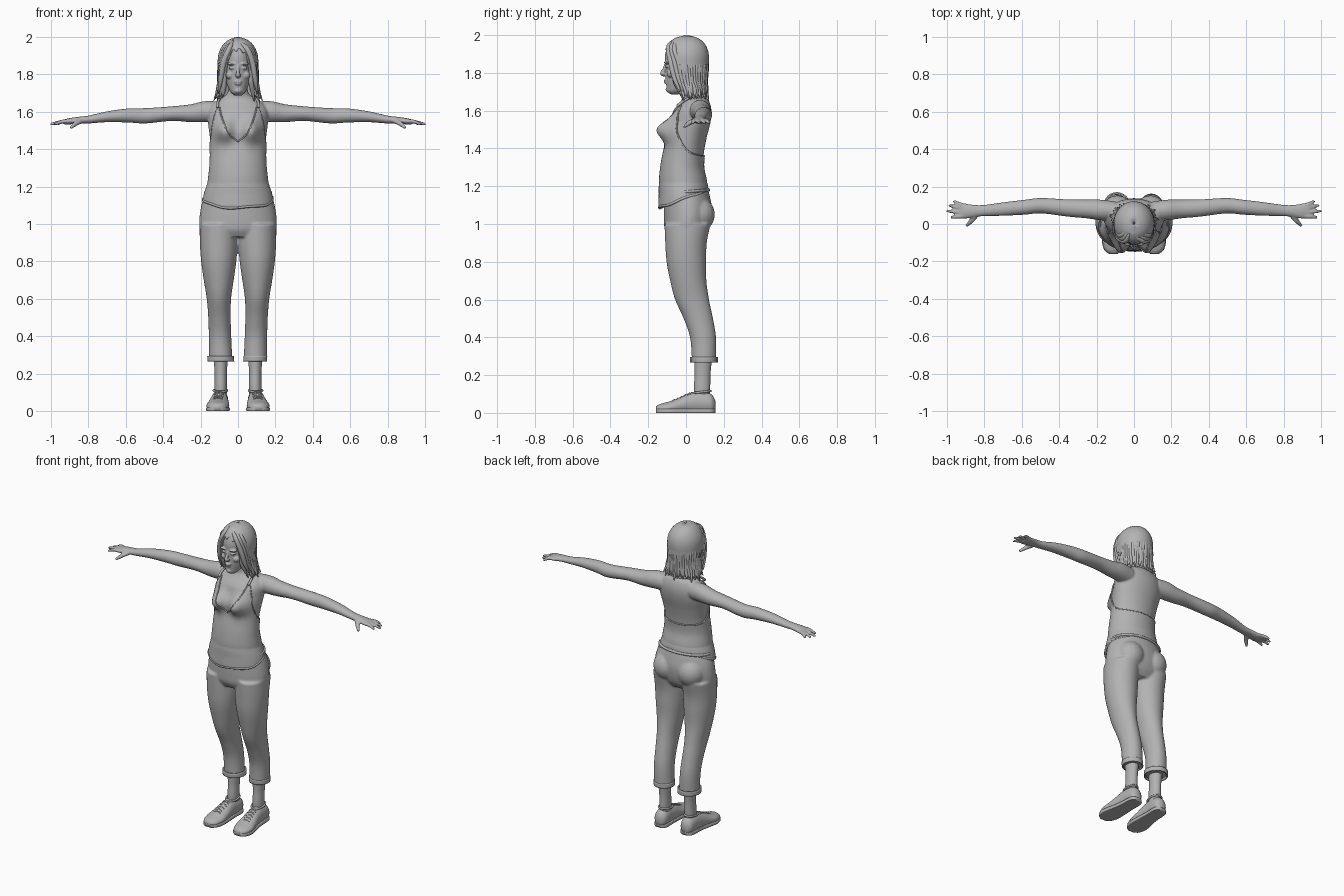
import bpy, bmesh, math, random
from mathutils import Vector

random.seed(4)
if "Cube" in bpy.data.objects:
    bpy.data.objects.remove(bpy.data.objects["Cube"])

grey = bpy.data.materials.new("plain grey")
grey.use_nodes = True
grey.diffuse_color = (0.45, 0.45, 0.45, 1)
grey.node_tree.nodes["Principled BSDF"].inputs["Base Color"].default_value = grey.diffuse_color


def sec(rows, t):
    """Smoothly interpolate a table whose first column is the position."""
    last = len(rows) - 1
    t = min(max(t, rows[0][0]), rows[-1][0])
    i = max(k for k in range(last) if rows[k][0] <= t)
    p, a, b, q = rows[max(i - 1, 0)], rows[i], rows[i + 1], rows[min(i + 2, last)]
    h = b[0] - a[0]
    u = (t - a[0]) / h
    w = u * u * (3 - 2 * u)
    out = []
    for k in range(1, len(a)):
        ma = (b[k] - p[k]) / (b[0] - p[0]) * h
        mb = (q[k] - a[k]) / (q[0] - a[0]) * h
        out.append(a[k] + (b[k] - a[k]) * w + ma * u * (1 - u) ** 2 - mb * u * u * (1 - u))
    return out


def point(rows, t, ang, grow=0.0, axis="z"):
    """Point on an elliptical section; tables are in hundredths."""
    c1, c2, r1, r2 = sec(rows, t)
    u = c1 + max(r1 + grow, 0.1) * math.sin(ang)
    v = c2 - max(r2 + grow, 0.1) * math.cos(ang)
    return Vector({"z": (u, v, t), "x": (t, u, v), "y": (u, t, v)}[axis]) / 100


def grid(bm, rings, caps=True):
    vs = [[bm.verts.new(p) for p in ring] for ring in rings]
    n = len(vs[0])
    for a, b in zip(vs, vs[1:]):
        for k in range(n):
            bm.faces.new((a[k], a[(k + 1) % n], b[(k + 1) % n], b[k]))
    if caps:
        bm.faces.new(vs[0])
        bm.faces.new(vs[-1])


def shell(bm, rows, lo, hi, grow=lambda t: 0, deform=lambda p: p, axis="z", caps=False, n=72, m=40):
    rings = []
    for j in range(m + 1):
        ring = []
        for k in range(n):
            a = math.tau * k / n
            t = lo(a) + (hi(a) - lo(a)) * j / m
            ring.append(deform(point(rows, t, a, grow(t), axis)))
        rings.append(ring)
    grid(bm, rings, caps)


def loft(bm, rows, axis="z", deform=lambda p: p, n=40):
    shell(bm, rows, lambda a: rows[0][0], lambda a: rows[-1][0], deform=deform, axis=axis, caps=True, n=n)


def tube(bm, pts, step=4, n=10):
    """Round tapering tube through (x, y, z, radius) points."""
    rows = [(i, *p) for i, p in enumerate(pts)]
    path = [sec(rows, i / step) for i in range((len(pts) - 1) * step + 1)]
    pos = [Vector(p[:3]) / 100 for p in path]
    side, rings = None, []
    for i, p in enumerate(pos):
        d = (pos[min(i + 1, len(pos) - 1)] - pos[max(i - 1, 0)]).normalized()
        side = d.orthogonal() if side is None else side - d * side.dot(d)
        side.normalize()
        up, r = d.cross(side), max(path[i][3], 0.1) / 100
        rings.append([p + r * (side * math.cos(math.tau * k / n) + up * math.sin(math.tau * k / n)) for k in range(n)])
    grid(bm, rings)


def ball(bm, centre, size):
    made = bmesh.ops.create_uvsphere(bm, u_segments=20, v_segments=12, radius=0.01)
    for v in made["verts"]:
        v.co = Vector([c / 100 + s * x for c, s, x in zip(centre, size, v.co)])


def mirror(bm):
    made = bmesh.ops.duplicate(bm, geom=bm.verts[:] + bm.edges[:] + bm.faces[:])
    for v in made["geom"]:
        if isinstance(v, bmesh.types.BMVert):
            v.co.x *= -1


def finish(bm, name, voxel=0, smooth=0, thick=0):
    bmesh.ops.recalc_face_normals(bm, faces=bm.faces[:])
    mesh = bpy.data.meshes.new(name)
    bm.to_mesh(mesh)
    bm.free()
    mesh.materials.append(grey)
    for f in mesh.polygons:
        f.use_smooth = True
    ob = bpy.data.objects.new(name, mesh)
    bpy.context.collection.objects.link(ob)
    if thick:
        mod = ob.modifiers.new("thickness", "SOLIDIFY")
        mod.thickness, mod.offset = thick, -1
    if voxel:
        mod = ob.modifiers.new("blend", "REMESH")
        mod.mode, mod.voxel_size, mod.use_smooth_shade = "VOXEL", voxel, True
    if smooth:
        mod = ob.modifiers.new("soften", "SMOOTH")
        mod.iterations, mod.factor = smooth, 0.5


def bust(p):
    fade = min(max((0.02 - p.y) / 0.06, 0), 1)
    for s in (-0.075, 0.075):
        p.y -= 0.08 * fade * math.exp(-((p.x - s) ** 2 + (p.z - 1.5) ** 2) / 0.0035)
    return p


# Upper body: arms and hands mirrored, then torso and neck
torso = [(105, 0, 0, 15, 10), (115, 0, -1, 16, 11), (122, 0, -1.5, 15.6, 12), (130, 0, -2, 14.7, 11),
         (138, 0, -1, 14.4, 10.5), (146, 0, 1, 15, 10), (154, 0, 3, 16, 10), (160, 0, 3.5, 16, 10),
         (165, 0, 4.8, 13, 7.5), (167.5, 0, 4.5, 8.5, 6), (170, 0, 3.5, 5.5, 5.5), (178, 0, 2, 5, 5.5)]
arm = [(10, 7, 160, 5, 5.5), (18, 7.5, 160, 5.5, 5.6), (25, 8, 159.2, 5, 4.8), (35, 8.5, 159, 4.6, 3.9),
       (50, 9.8, 157.8, 4.1, 4.1), (58, 9, 158, 4, 3.8), (70, 8, 157.3, 3.6, 2.9), (80, 7.2, 155.8, 3, 2.1),
       (85, 7, 155.5, 3.2, 1.8), (90, 6.8, 154.9, 4, 1.7), (93, 6.8, 154.5, 3.6, 1.3)]
bm = bmesh.new()
loft(bm, arm, "x")
for y0, tx, ty in ((9.6, 96.5, 12.4), (7.9, 99, 10), (6, 100.3, 7), (4.2, 98, 3.6)):
    tube(bm, [(89, y0, 154.8, 1.1), (93.5, y0 * 0.6 + ty * 0.4, 154.8, 1.1), (tx, ty, 153.3, 0.75)])
tube(bm, [(84, 5, 155, 1.4), (87, 1.6, 153.4, 1.3), (89.5, -1, 151.3, 0.8)])
mirror(bm)
loft(bm, torso, deform=bust, n=72)
finish(bm, "upper_body", 0.006, 3)

# Head with facial features
bm = bmesh.new()
ball(bm, (3.2, -9.9, 183.4), (1.7, 1.2, 0.8))
ball(bm, (3.3, -10, 185.6), (2.6, 1.7, 0.8))
ball(bm, (4.2, -7.5, 179.5), (2.4, 2.6, 2.2))
ball(bm, (1, -11.8, 179.4), (0.8, 1, 0.7))
mirror(bm)
loft(bm, [(168.6, 0, -6, 1.8, 2), (170, 0, -5.5, 3.6, 4.4), (172.5, 0, -4, 5, 6.3), (176, 0, -2, 6.3, 8.7),
          (180, 0, -0.8, 7.1, 10), (185, 0, 0, 7.6, 11.1), (190, 0, 0, 7.6, 11), (195, 0, 0, 6, 8.8),
          (197.5, 0, 0, 3, 4.5)])
tube(bm, [(0, -10.4, 185, 0.9), (0, -11.6, 182, 0.9), (0, -12.7, 179.6, 1.1), (0, -11, 178.8, 0.9)])
ball(bm, (0, -10.8, 176), (2.2, 1, 0.6))
ball(bm, (0, -10.6, 174.9), (1.8, 1, 0.7))
ball(bm, (0, -9.2, 171.2), (2, 1.6, 1.5))
finish(bm, "head", 0.004, 2)

# Hair: cap with a face opening, loose locks and a parted fringe
hair = [(162, 0, 3.5, 11, 5.5), (170, 0, 2.5, 11.3, 8.5), (176, 0, 1, 10.8, 10.3), (183, 0, 0.5, 10.8, 11.4),
        (190, 0, 0.3, 10.6, 11.7), (195, 0, 0.3, 8.6, 9.9), (198.5, 0, 0.3, 5, 6), (199.9, 0, 0.3, 0.8, 1)]
hairline = [(0, 193.5), (0.4, 191.5), (0.6, 186), (0.8, 177), (1, 169), (2, 167), (3.2, 167.5)]


def fold(a):
    return min(a, math.tau - a)


bm = bmesh.new()
shell(bm, hair, lambda a: sec(hairline, fold(a))[0] + math.sin(a * 17), lambda a: 199.9, n=96)
finish(bm, "hair_cap", thick=0.025)
bm = bmesh.new()
count = 34
for i in range(count):
    a = 0.82 + (math.tau - 1.64) * i / (count - 1)
    end = 165.5 + random.uniform(-1, 3)
    spots = [(192, -0.9, 0.5), (184, -0.9, 1.1), (176, -0.9, 1.3), (171, -0.5, 1.2), (end, random.uniform(0, 2.2), 0.15)]
    tube(bm, [(*(point(hair, t, a + random.uniform(-0.05, 0.05), g) * 100), r) for t, g, r in spots], n=8)
for s, part in ((-1, -2.5), (1, -1.5)):
    for k in range(3):
        tube(bm, [(part, -5 + 2 * k, 198 + 0.3 * k, 0.6), (s * (4.5 + k), -9 + 1.5 * k, 194, 1.4),
                  (s * (7.7 + 0.5 * k), -8 + 2 * k, 186, 1.6), (s * 9.2, -6 + 2 * k, 177, 1.3), (s * 10.5, -3 + 2 * k, 170, 0.4)])
finish(bm, "hair_locks")

# Loose vest top with hem roll, neckline trim and straps
neckline = [(0, 144), (0.35, 149), (0.62, 160), (0.72, 163), (0.82, 159), (1.2, 146), (1.7, 139), (2.3, 136.5), (3.2, 136)]


def flare(t):
    return 0.7 + 3 * min(max((122 - t) / 12, 0), 1)


def hem(a):
    return 113.5 - 4.8 * math.cos(a) + 0.4 * math.sin(5 * a)


def rim(a):
    return sec(neckline, fold(a))[0]


bm = bmesh.new()
shell(bm, torso, hem, rim, flare, bust, n=120, m=60)
finish(bm, "vest_top", thick=0.008)
bm = bmesh.new()
for edge, r in ((hem, 0.7), (rim, 0.45)):
    loop = [math.tau * k / 60 for k in range(61)]
    tube(bm, [(*(bust(point(torso, edge(a % math.tau), a, flare(edge(a % math.tau)) - 0.3)) * 100), r) for a in loop], 2, 8)
finish(bm, "vest_trim")
bm = bmesh.new()
tube(bm, [(10.8, -4.6, 162.5, 0.8), (10.7, -1, 165.3, 0.7), (9.3, 3.5, 167.3, 0.7), (6.5, 9, 167.8, 0.7), (0, 10.6, 167.5, 0.7)])
mirror(bm)
finish(bm, "vest_straps")

# Trousers: legs and seat blended together
leg = [(27, 9.2, 9.6, 6.2, 6.4), (40, 9.6, 9, 6, 6.9), (50, 9.9, 6.5, 6, 7.8), (60, 10.2, 3.2, 6.5, 9),
       (70, 10.3, 1.2, 8, 9.6), (80, 10.3, 0.2, 9.4, 10.5), (90, 10.3, 0, 10.1, 11), (100, 10.5, 0.8, 10, 12.2)]
bm = bmesh.new()
loft(bm, leg)
ball(bm, (8.8, 6, 105), (9, 9.3, 9.5))
mirror(bm)
loft(bm, [(93, 0, 0, 17, 9), (97, 0, 0.3, 20.2, 11.5), (102, 0, 0.8, 20.7, 12.5), (108, 0, 1, 20, 12.8),
          (113, 0, 0.6, 18.8, 12.4), (118, 0, 0, 17, 11.8)])
finish(bm, "trousers", 0.007, 5)
bm = bmesh.new()
shell(bm, leg, lambda a: 26.6, lambda a: 29.5, lambda t: 0.2, m=4)
mirror(bm)
finish(bm, "trouser_cuffs", thick=0.008)
bm = bmesh.new()
tube(bm, [(17.4 * math.sin(a), -12 * math.cos(a), 117 - math.cos(a), 0.8) for a in [math.tau * k / 36 for k in range(37)]], 2)
finish(bm, "waistband")

# Ankles
bm = bmesh.new()
loft(bm, [(3, 9.3, 8.5, 3, 4), (13, 9.2, 8.5, 3.3, 4.3), (21, 9.2, 8.8, 3.3, 4.2), (32, 9.3, 9.2, 4.2, 4.9)])
mirror(bm)
finish(bm, "ankles")

# Shoes with soles, collars and laces
shoe = [(-16, 11, 2, 2, 1.4), (-14, 11, 2.2, 4.5, 2.4), (-9, 10.8, 2.8, 6, 3.2), (-4, 10.4, 3.6, 5.6, 4.3),
        (1, 10, 4.8, 4.9, 5.4), (6, 9.8, 5.4, 4.5, 6), (11, 9.6, 5.2, 4.4, 5.8), (14, 9.6, 4.6, 3.7, 4.8),
        (15.5, 9.6, 4, 1.6, 2.6)]


def flat(top):
    return lambda p: Vector((p.x, p.y, min(max(p.z, 0), top)))


bm = bmesh.new()
loft(bm, shoe, "y", flat(1))
mirror(bm)
finish(bm, "shoes")
bm = bmesh.new()
loft(bm, [(t, cx, 1, rx + 0.3, 4) for t, cx, cz, rx, rz in shoe], "y", flat(0.02))
mirror(bm)
finish(bm, "shoe_soles")
bm = bmesh.new()
tube(bm, [(9.4 + 3.6 * math.sin(a), 8 - 5 * math.cos(a), 11 - 0.6 * math.cos(a), 0.6) for a in [math.tau * k / 16 for k in range(17)]])
for y in (-7, -5, -3, -1, 1):
    cx, cz, rx, rz = sec(shoe, y)
    for s in (-1, 1):
        tube(bm, [(cx - 2.4 * s, y, cz + rz * 0.88, 0.35), (cx, y + 0.8, cz + rz + 0.2, 0.4), (cx + 2.4 * s, y + 1.6, cz + rz * 0.93, 0.35)])
mirror(bm)
finish(bm, "shoe_laces")
